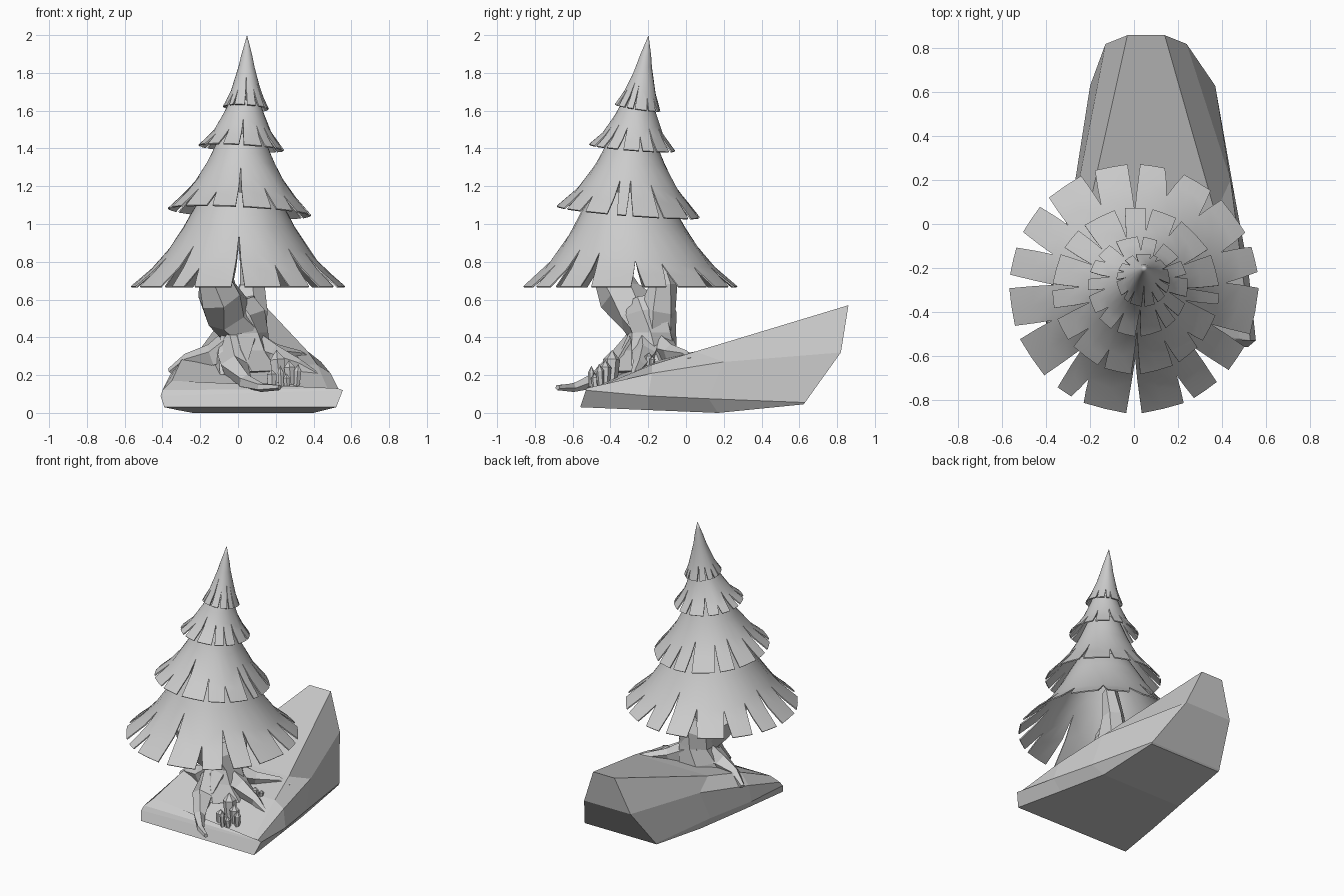
import bpy, bmesh, math, random
from mathutils import Vector, Matrix

if "Cube" in bpy.data.objects:
    bpy.data.objects.remove(bpy.data.objects["Cube"])

random.seed(4)


def smooth(ob, angle):
    bpy.ops.object.select_all(action='DESELECT')
    ob.select_set(True)
    bpy.context.view_layer.objects.active = ob
    bpy.ops.object.shade_smooth_by_angle(angle=math.radians(angle))


def make_object(name, bm):
    bmesh.ops.remove_doubles(bm, verts=bm.verts, dist=0.0005)
    me = bpy.data.meshes.new(name)
    bm.to_mesh(me)
    bm.free()
    ob = bpy.data.objects.new(name, me)
    bpy.context.collection.objects.link(ob)
    return ob


def loft(name, rows):
    """Bridge closed rings of points; cap both ends with strips of quads."""
    bm = bmesh.new()
    rings = [[bm.verts.new(p) for p in row] for row in rows]
    n = len(rings[0])
    for a, b in zip(rings, rings[1:]):
        for i in range(n):
            j = (i + 1) % n
            bm.faces.new((a[i], a[j], b[j], b[i]))
    for ring in (rings[0], rings[-1]):
        if n % 2:
            bm.faces.new(ring)
        else:
            for i in range(n // 2 - 1):
                bm.faces.new((ring[i], ring[i + 1], ring[n - 2 - i], ring[n - 1 - i]))
    bmesh.ops.recalc_face_normals(bm, faces=bm.faces)
    return make_object(name, bm)


def tube(name, path, sides=6, twist=0.25):
    """Faceted tapering limb along (x, y, z, radius) points."""
    pts = [Vector(p[:3]) for p in path]
    rows = []
    for k, p in enumerate(path):
        d = (pts[min(k + 1, len(pts) - 1)] - pts[max(k - 1, 0)]).normalized()
        ref = Vector((0, 1, 0)) if abs(d.z) > 0.75 else Vector((0, 0, 1))
        u = d.cross(ref).normalized()
        v = u.cross(d)
        rows.append([pts[k] + p[3] * (u * math.cos(t) + v * math.sin(t))
                     for t in (twist * k + math.tau * i / sides for i in range(sides))])
    return loft(name, rows)


# wedge shaped rock: rings go keel, lower, middle, top across to the other side
loft("rock_base", [
    [(-.39, -.55, .03), (-.41, -.52, .09), (-.40, -.50, .12), (-.35, -.46, .17),
     (.48, -.52, .115), (.53, -.53, .13), (.555, -.53, .12), (.52, -.56, .03)],
    [(-.32, -.20, .015), (-.37, -.22, .08), (-.36, -.20, .20), (-.30, -.20, .28),
     (.42, -.18, .255), (.49, -.18, .21), (.52, -.20, .09), (.46, -.20, .015)],
    [(-.24, .17, 0), (-.28, .12, .065), (-.25, .20, .27), (-.21, .05, .325),
     (.37, .05, .325), (.44, .20, .27), (.46, .12, .075), (.40, .17, 0)],
    [(-.20, .62, .045), (-.20, .63, .055), (-.13, .82, .32), (-.03, .86, .57),
     (.14, .86, .57), (.24, .82, .32), (.37, .63, .055), (.37, .62, .045)],
])

# twisted trunk splitting in two limbs
tube("trunk", [(.03, -.20, .20, .20), (.02, -.19, .32, .155), (.03, -.18, .42, .13),
               (.01, -.19, .52, .14), (-.01, -.20, .60, .11)], 7)
tube("front_limb", [(.03, -.19, .44, .12), (-.05, -.25, .53, .125),
                    (-.10, -.35, .62, .12), (-.13, -.41, .76, .09)], 6)
tube("back_limb", [(.03, -.18, .42, .12), (.06, -.15, .55, .10),
                   (.075, -.12, .68, .075), (.06, -.17, .90, .05)], 6)

# roots spreading over the rock
tube("left_root", [(-.02, -.20, .36, .10), (-.14, -.21, .30, .065),
                   (-.27, -.17, .28, .035), (-.36, -.13, .22, .018)], 5)
tube("front_root", [(0, -.24, .34, .12), (-.02, -.37, .24, .075), (.04, -.50, .165, .04),
                    (.12, -.60, .135, .025), (.22, -.68, .135, .015)], 5)
tube("right_root", [(.05, -.20, .36, .10), (.18, -.22, .30, .065),
                    (.32, -.25, .25, .035), (.42, -.28, .20, .015)], 5)
tube("back_root", [(.05, -.15, .36, .09), (.20, -.08, .32, .045),
                   (.33, .0, .305, .025), (.40, .02, .28, .015)], 5)


def crystal(name, x, y, z, r, h, lean):
    bm = bmesh.new()
    for r1, r2, z0, dz in ((r * .8, r, 0, h * .7), (r, 0, h * .7, h * .3)):
        bmesh.ops.create_cone(bm, cap_ends=False, segments=6, radius1=r1, radius2=r2, depth=dz,
                              matrix=Matrix.Translation((0, 0, z0 + dz / 2)))
    bmesh.ops.transform(bm, verts=bm.verts, matrix=Matrix.Translation((x, y, z))
                        @ Matrix.Rotation(lean[0], 4, 'X') @ Matrix.Rotation(lean[1], 4, 'Y'))
    make_object(name, bm)


# crystal clusters
for i, (x, y, z, r, h) in enumerate([
        (.22, -.40, .16, .045, .175), (.28, -.43, .15, .033, .13), (.18, -.46, .14, .03, .09),
        (.31, -.45, .14, .022, .12), (.26, -.48, .13, .02, .08), (.23, -.50, .13, .018, .12),
        (.28, -.20, .25, .022, .07), (.31, -.18, .25, .016, .05), (.29, -.23, .24, .014, .05)]):
    crystal("crystal_%d" % (i + 1), x, y, z, r, h,
            (random.uniform(-.1, .1), random.uniform(-.12, .12)))


def foliage(name, profile, base, top, count, gap, tilt):
    """Flared skirt cut into straight ended fringes by V slits."""
    spans = len(profile) - 1
    z0, z1 = profile[0][1], profile[-1][1]

    def at(t, a):
        s = min(t * spans, spans - 1e-6)
        i = int(s)
        f = s - i
        r = profile[i][0] * (1 - f) + profile[i + 1][0] * f
        z = profile[i][1] * (1 - f) + profile[i + 1][1] * f
        k = (z0 - z) / (z0 - z1)
        dx, dy = r * math.cos(a), r * math.sin(a)
        return Vector((top[0] + (base[0] - top[0]) * k + dx, top[1] + (base[1] - top[1]) * k + dy,
                       z - tilt[0] * dx * k - tilt[1] * dy * k))

    bm = bmesh.new()
    slit = [.45] + [random.uniform(.55, .82) for _ in range(count - 1)] + [.45]
    edge = [0] + [random.uniform(-.22, .22) for _ in range(count - 1)] + [0]
    gaps = [gap] + [gap * random.uniform(.7, 1.3) for _ in range(count - 1)] + [gap]
    step = math.tau / count
    for k in range(count):
        a0 = -math.pi / 2 + (k + edge[k]) * step
        a1 = -math.pi / 2 + (k + 1 + edge[k + 1]) * step
        s0, s1 = slit[k], slit[k + 1]
        shift = (gaps[k] - gaps[k + 1]) / 2 * step
        cols = []
        for a, s, inset in ((a0, s0, gaps[k] * step), ((a0 + a1) / 2, (s0 + s1) / 2, shift),
                            (a1, s1, -gaps[k + 1] * step)):
            col = [at(t, a) for t in (0, .12, .25, .38)]
            cols.append(col + [at(s, a), at((s + 1) / 2, a + inset / 2), at(1, a + inset)])
        cols[1][-1] = cols[1][-1] * .4 + (cols[0][-1] + cols[2][-1]) * .3
        cols = [[bm.verts.new(p) for p in col] for col in cols]
        for a, b in zip(cols, cols[1:]):
            for j in range(len(a) - 1):
                bm.faces.new((a[j], a[j + 1], b[j + 1], b[j]))
    bmesh.ops.dissolve_degenerate(bm, dist=0.0003, edges=bm.edges)
    ob = make_object(name, bm)
    mod = ob.modifiers.new("thickness", 'SOLIDIFY')
    mod.thickness = .008
    mod.offset = -1
    bpy.context.view_layer.objects.active = ob
    bpy.ops.object.modifier_apply(modifier=mod.name)
    smooth(ob, 40)


# four tiers of foliage leaning slightly
foliage("foliage_bottom", [(.19, 1.17), (.26, 1.05), (.33, .92), (.43, .79), (.568, .67)],
        (0, -.295), (.01, -.305), 16, .16, (0, 0))
foliage("foliage_lower_middle", [(.11, 1.48), (.17, 1.34), (.25, 1.20), (.38, 1.065)],
        (.008, -.305), (.02, -.285), 15, .13, (.05, .08))
foliage("foliage_upper_middle", [(.06, 1.70), (.10, 1.60), (.15, 1.49), (.228, 1.405)],
        (.018, -.285), (.04, -.25), 14, .13, (.06, .08))
foliage("foliage_top", [(.0, 2.0), (.03, 1.89), (.054, 1.78), (.085, 1.69), (.122, 1.615)],
        (.042, -.255), (.048, -.198), 13, .12, (.06, .15))
